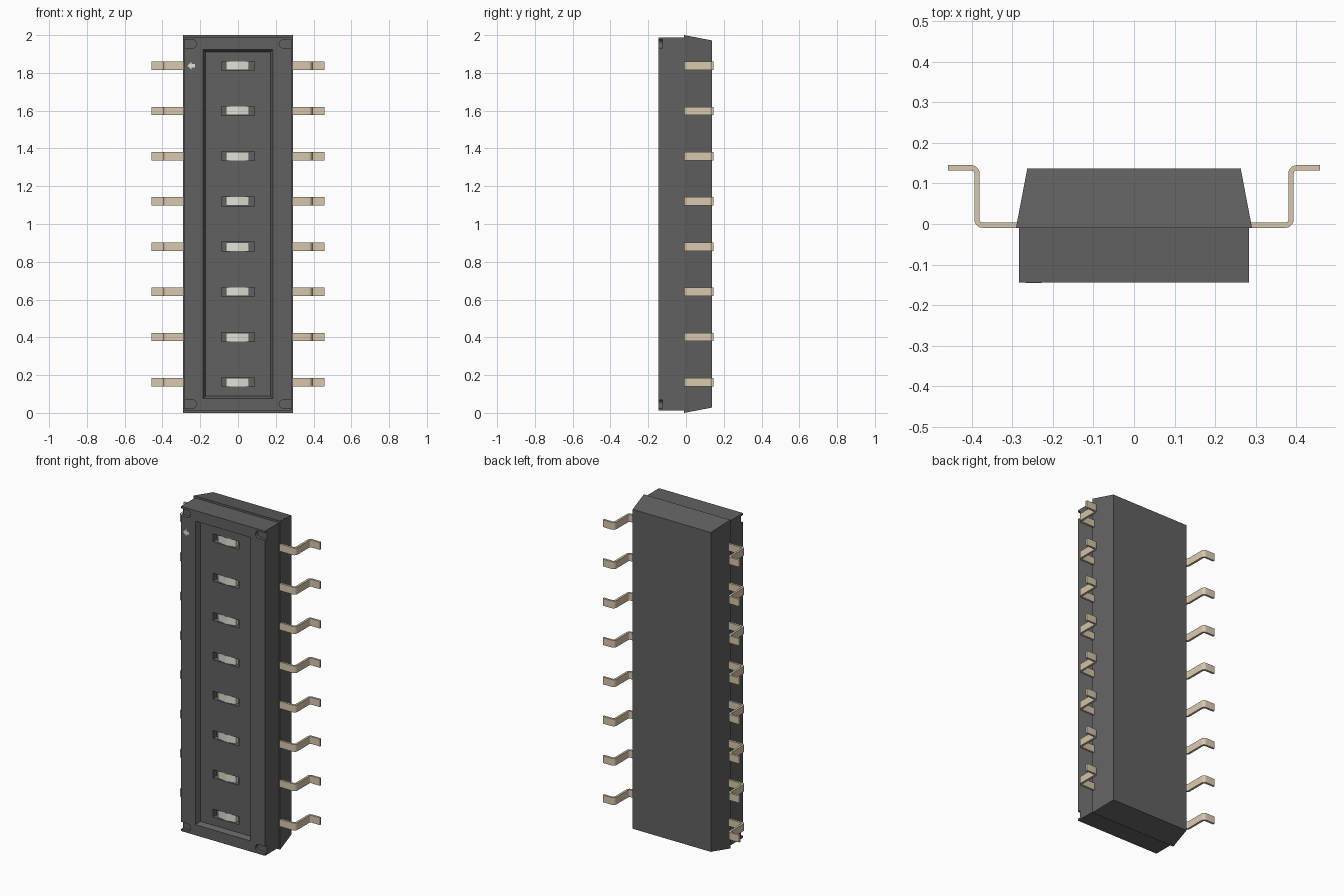
import bpy, bmesh
from math import sin, cos, pi
from mathutils import Vector

if "Cube" in bpy.data.objects:
    bpy.data.objects.remove(bpy.data.objects["Cube"])


def material(name, rgb):
    m = bpy.data.materials.new(name)
    m.diffuse_color = (*rgb, 1)
    m.use_nodes = True
    m.node_tree.nodes["Principled BSDF"].inputs["Base Color"].default_value = m.diffuse_color
    return m


DARK = material("dark_plastic", (0.12, 0.12, 0.12))
METAL = material("tinned_metal", (0.68, 0.58, 0.42))
WHITE = material("white_plastic", (0.75, 0.75, 0.68))
PITCH, COUNT = 0.2393, 8
ROWS = [1 + (i - (COUNT - 1) / 2) * PITCH for i in range(COUNT)]
FRONT, STEP, BACK, FLOOR = -0.1445, -0.010, 0.137, -0.116


def finish(bm, name, mat=None):
    bmesh.ops.recalc_face_normals(bm, faces=bm.faces)
    me = bpy.data.meshes.new(name)
    bm.to_mesh(me)
    bm.free()
    ob = bpy.data.objects.new(name, me)
    bpy.context.collection.objects.link(ob)
    if mat:
        me.materials.append(mat)
    return ob


def prism(bm, pts, offset):
    """Closed outline of 3D points pushed along an offset."""
    f = bm.faces.new([bm.verts.new(p) for p in pts])
    r = bmesh.ops.extrude_face_region(bm, geom=[f])
    vs = [v for v in r["geom"] if isinstance(v, bmesh.types.BMVert)]
    bmesh.ops.translate(bm, verts=vs, vec=offset)


def frustum(bm, y0, hx0, hz0, y1, hx1, hz1, cx=0, cz=1):
    """Rectangular block along y with a different size at each end."""
    rings = [[bm.verts.new((cx + sx * hx, y, cz + sz * hz))
              for sx, sz in ((-1, -1), (1, -1), (1, 1), (-1, 1))]
             for y, hx, hz in ((y0, hx0, hz0), (y1, hx1, hz1))]
    for r in rings:
        bm.faces.new(r)
    for i in range(4):
        j = (i + 1) % 4
        bm.faces.new((rings[0][i], rings[0][j], rings[1][j], rings[1][i]))


def cut(ob, bm, name):
    tool = finish(bm, name)
    tool.hide_render = True
    mod = ob.modifiers.new(name, 'BOOLEAN')
    mod.operation, mod.solver, mod.object = 'DIFFERENCE', 'EXACT', tool
    bpy.context.view_layer.objects.active = ob
    bpy.ops.object.modifier_apply(modifier=name)
    bpy.data.objects.remove(tool)


# Tapered base housing
bm = bmesh.new()
frustum(bm, STEP, 0.291, 1.0, BACK, 0.263, 0.972)
finish(bm, "base_housing", DARK)

# Front cover with recess, slider slots and corner notches
bm = bmesh.new()
frustum(bm, FRONT, 0.283, 0.988, STEP, 0.283, 0.988)
cover = finish(bm, "front_cover", DARK)

bm = bmesh.new()
k = 0.01
frustum(bm, FRONT - k, 0.189, 0.928, FLOOR, 0.172, 0.911)
cut(cover, bm, "recess_cutter")

bm = bmesh.new()
for z in ROWS:
    frustum(bm, FRONT, 0.088, 0.024, FLOOR + 0.035, 0.088, 0.024, 0, z)
cut(cover, bm, "slot_cutter")

bm = bmesh.new()
for s in (-1, 1):
    for z in (0.046, 1.954):
        arc = [(s * (0.24 + 0.022 * cos(a)), FRONT - k, z + 0.022 * sin(a))
               for a in [pi / 2 + pi * i / 10 for i in range(11)]]
        end = [(s * 0.30, FRONT - k, z - 0.022), (s * 0.30, FRONT - k, z + 0.022)]
        prism(bm, arc + end, (0, k + 0.02, 0))
cut(cover, bm, "notch_cutter")

# Sliders: base block with a raised half
for i, z in enumerate(ROWS):
    bm = bmesh.new()
    prof = [(-0.063, FLOOR + 0.036), (0.059, FLOOR + 0.036), (0.059, FLOOR + 0.012),
            (0.004, FLOOR), (-0.004, FLOOR), (-0.063, FLOOR + 0.012)]
    prism(bm, [(x, y, z - 0.0225) for x, y in prof], (0, 0, 0.045))
    finish(bm, f"slider_{i + 1}", WHITE)

# Direction arrow on the cover
bm = bmesh.new()
arrow = [(-0.268, 0), (-0.246, 0.022), (-0.246, 0.009), (-0.228, 0.009),
         (-0.228, -0.009), (-0.246, -0.009), (-0.246, -0.022)]
prism(bm, [(x, FRONT - 0.0005, ROWS[-1] + z) for x, z in arrow], (0, 0.002, 0))
finish(bm, "direction_arrow", WHITE)


# Gull-wing leads: two offset edges of a bent centre line
def lead_outline(t):
    ya, yb, xm, r = -0.003, 0.1385, 0.387, 0.014
    n = 5
    path = [((0.27, ya), (0, 1))]
    for j in range(n + 1):
        a = -pi / 2 + pi / 2 * j / n
        path.append(((xm - r + r * cos(a), ya + r + r * sin(a)), (-cos(a), -sin(a))))
    for j in range(n + 1):
        a = pi - pi / 2 * j / n
        path.append(((xm + r + r * cos(a), yb - r + r * sin(a)), (cos(a), sin(a))))
    path.append(((0.459, yb), (0, 1)))
    left = [(p[0] + n[0] * t, p[1] + n[1] * t) for p, n in path]
    right = [(p[0] - n[0] * t, p[1] - n[1] * t) for p, n in path]
    return left + right[::-1]


outline = lead_outline(0.0065)
for side, label in ((-1, "left"), (1, "right")):
    for i, z in enumerate(ROWS):
        bm = bmesh.new()
        prism(bm, [(side * x, y, z - 0.022) for x, y in outline], (0, 0, 0.044))
        ob = finish(bm, f"{label}_lead_{i + 1}", METAL)
        bpy.ops.object.select_all(action='DESELECT')
        ob.select_set(True)
        bpy.context.view_layer.objects.active = ob
        bpy.ops.object.shade_smooth_by_angle(angle=0.6)
